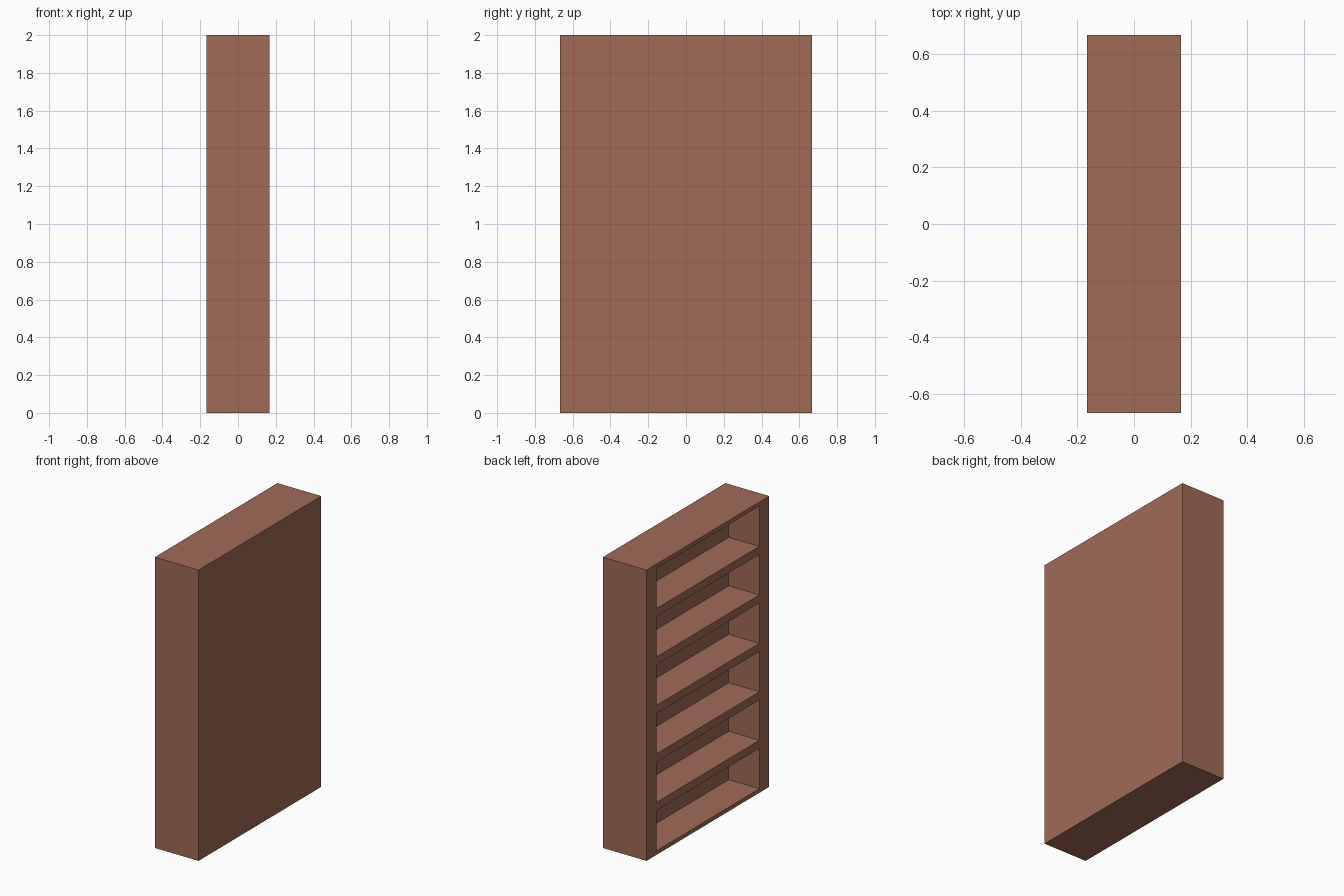
import bpy, bmesh
from mathutils import Vector, Matrix

if "Cube" in bpy.data.objects:
    bpy.data.objects.remove(bpy.data.objects["Cube"])

DEPTH, WIDTH, HEIGHT = 0.333, 1.333, 2.0
CELLS = 6
SIDE, LIP = 0.107, 0.028      # frame width beside and above/below each opening
RECESS = 0.233                # depth of each compartment

# Solid case block standing on the ground
bm = bmesh.new()
bmesh.ops.create_cube(bm, size=1, matrix=Matrix.Translation((0, 0, HEIGHT / 2))
                      @ Matrix.Diagonal((DEPTH, WIDTH, HEIGHT, 1)))


def open_faces():
    return [f for f in bm.faces if f.normal.x < -0.9]


# Divide the open side (-x) into equal compartments
for i in range(1, CELLS):
    faces = open_faces()
    geom = faces + list({e for f in faces for e in f.edges}) \
        + list({v for f in faces for v in f.verts})
    bmesh.ops.bisect_plane(bm, geom=geom, plane_co=(0, 0, HEIGHT * i / CELLS),
                           plane_no=(0, 0, 1))
    bm.normal_update()

# Frame each compartment, then push its face inward to form the shelves
cell_h = HEIGHT / CELLS
scale = Vector((1, 1 - 2 * SIDE / WIDTH, 1 - 2 * LIP / cell_h))
inner = bmesh.ops.extrude_discrete_faces(bm, faces=open_faces())["faces"]
for f in inner:
    c = f.calc_center_bounds()
    bmesh.ops.scale(bm, vec=scale, space=Matrix.Translation(-c), verts=f.verts)
backs = bmesh.ops.extrude_discrete_faces(bm, faces=inner)["faces"]
for f in backs:
    bmesh.ops.translate(bm, vec=(RECESS, 0, 0), verts=f.verts)
bmesh.ops.recalc_face_normals(bm, faces=bm.faces)

mesh = bpy.data.meshes.new("bookcase")
bm.to_mesh(mesh)
bm.free()
bookcase = bpy.data.objects.new("bookcase", mesh)
bpy.context.collection.objects.link(bookcase)

# Brown wood
wood = bpy.data.materials.new("brown_wood")
wood.diffuse_color = (0.35, 0.145, 0.095, 1)
wood.use_nodes = True
wood.node_tree.nodes["Principled BSDF"].inputs["Base Color"].default_value = wood.diffuse_color
mesh.materials.append(wood)
